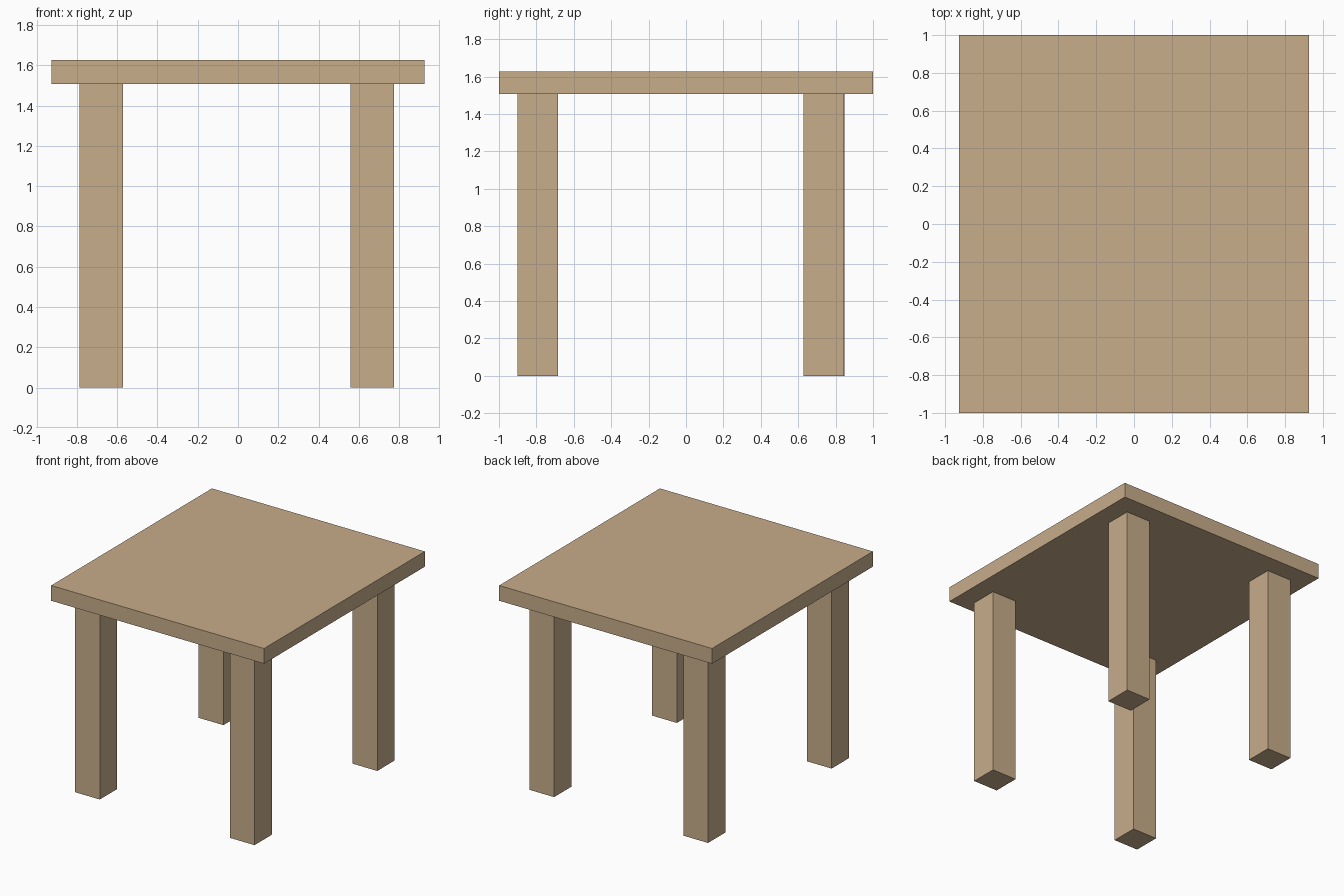
import bpy

if "Cube" in bpy.data.objects:
    bpy.data.objects.remove(bpy.data.objects["Cube"])

wood = bpy.data.materials.new("light wood")
wood.diffuse_color = (0.578, 0.418, 0.258, 1)
wood.use_nodes = True
wood.node_tree.nodes["Principled BSDF"].inputs["Base Color"].default_value = wood.diffuse_color


def box(name, low, high):
    """Box between two opposite corners."""
    centre = [(a + b) / 2 for a, b in zip(low, high)]
    bpy.ops.mesh.primitive_cube_add(size=1, location=centre)
    ob = bpy.context.object
    ob.name = name
    ob.scale = [b - a for a, b in zip(low, high)]
    bpy.ops.object.transform_apply(location=False, rotation=False, scale=True)
    ob.data.materials.append(wood)
    return ob


# Table top
TOP_Z, UNDERSIDE = 1.627, 1.507
box("table_top", (-0.927, -1, UNDERSIDE), (0.927, 1, TOP_Z))

# Four square legs, slightly uneven in placement
LEG = 0.215
for name, x, y in (("front_left_leg", -0.787, -0.902),
                   ("front_right_leg", 0.559, -0.900),
                   ("back_left_leg", -0.785, 0.632),
                   ("back_right_leg", 0.558, 0.628)):
    box(name, (x, y, 0), (x + LEG, y + LEG, UNDERSIDE))
